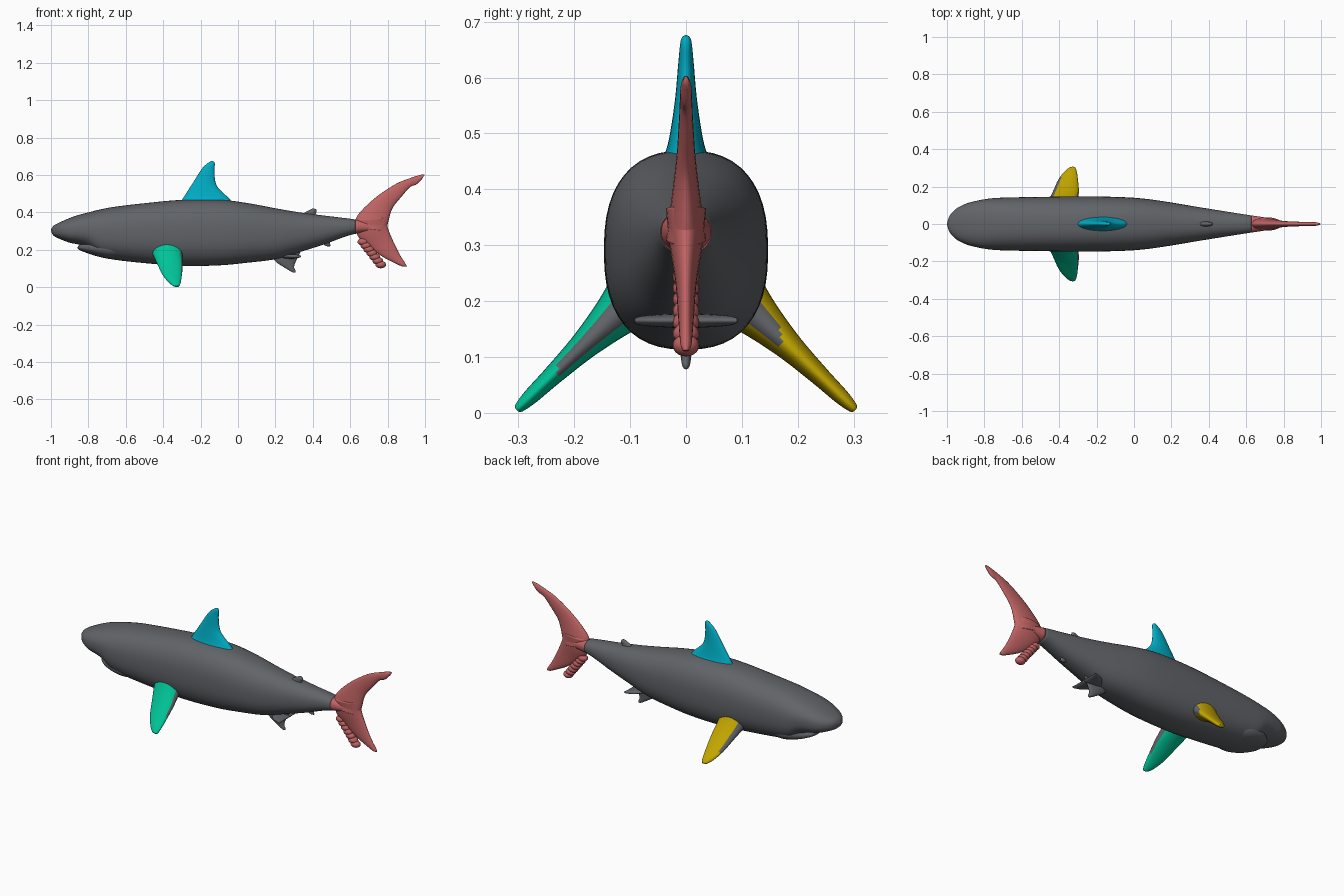
import bpy, bmesh, math
from mathutils import Vector


def material(name, rgb):
    m = bpy.data.materials.new(name)
    m.diffuse_color = (*rgb, 1)
    return m


GREY = material("slate", (0.118, 0.126, 0.138))
RED = material("coral", (0.53, 0.125, 0.125))
CYAN = material("cyan", (0.0, 0.42, 0.56))
GREEN = material("green", (0.0, 0.55, 0.31))
YELLOW = material("yellow", (0.57, 0.40, 0.0))


def smooth_stations(st, steps=8):
    """Catmull-Rom interpolation through a list of equal-length tuples."""
    out = []
    for i in range(len(st) - 1):
        a, b, c, d = st[max(i - 1, 0)], st[i], st[i + 1], st[min(i + 2, len(st) - 1)]
        for k in range(steps):
            t = k / steps
            out.append(tuple(
                0.5 * (2 * q + (r - p) * t + (2 * p - 5 * q + 4 * r - s) * t * t
                       + (3 * q - p - 3 * r + s) * t ** 3)
                for p, q, r, s in zip(a, b, c, d)))
    return out + [st[-1]]


def finish(name, bm, mat):
    for f in bm.faces:
        f.smooth = True
    me = bpy.data.meshes.new(name)
    bm.to_mesh(me)
    bm.free()
    me.materials.append(mat)
    ob = bpy.data.objects.new(name, me)
    bpy.context.collection.objects.link(ob)
    return ob


def loft(name, rings, mat=GREY):
    bm = bmesh.new()
    loops = [[bm.verts.new(p) for p in ring] for ring in rings]
    n = len(loops[0])
    for a, b in zip(loops, loops[1:]):
        for i in range(n):
            bm.faces.new((a[i], a[(i + 1) % n], b[(i + 1) % n], b[i]))
    bm.faces.new(loops[0])
    bm.faces.new(loops[-1])
    bmesh.ops.recalc_face_normals(bm, faces=bm.faces)
    return finish(name, bm, mat)


def body_ring(x, top, bottom, w, n=48):
    e = 2.2 + 0.25 * min(1, max(0, (0.5 - x) * 2))   # rounder towards the tail
    zc, h = (top + bottom) / 2, (top - bottom) / 2
    ring = []
    for i in range(n):
        a = 2 * math.pi * i / n
        c, s = math.cos(a), math.sin(a)
        ring.append((x, math.copysign(abs(c) ** (2 / e), c) * w,
                     zc + math.copysign(abs(s) ** (2 / e), s) * h))
    return ring


def fin(name, st, place, mat=GREY, n=24):
    """Stations: leading (u, v), trailing (u, v), half thickness."""
    rings = []
    for lu, lv, tu, tv, h in smooth_stations(st):
        ring = []
        for i in range(n):
            a = 2 * math.pi * i / n
            t = (1 - math.cos(a)) / 2
            ring.append(place(lu + (tu - lu) * t, lv + (tv - lv) * t, math.sin(a) * h))
        rings.append(ring)
    return loft(name, rings, mat)


def upright(u, v, o):
    return (u, o, v)


# Body: x, top, bottom, half width
BODY = [(-1.0, .308, .300, .004), (-.985, .330, .275, .045), (-.95, .348, .257, .082),
        (-.9, .370, .238, .108), (-.85, .387, .228, .122), (-.8, .400, .210, .132),
        (-.74, .415, .165, .139), (-.66, .430, .147, .142), (-.5, .449, .129, .145),
        (-.3, .467, .114, .147), (-.1, .468, .117, .145), (.05, .450, .131, .136),
        (.2, .422, .150, .115), (.33, .400, .188, .093), (.46, .383, .229, .072),
        (.6, .366, .279, .050), (.7, .350, .296, .035), (.77, .338, .308, .022),
        (.795, .328, .318, .004)]
stations = smooth_stations(BODY)
loft("body", [body_ring(*s) for s in stations if s[0] <= .63])
loft("tail_stem", [body_ring(*s) for s in stations if s[0] >= .617], RED)

# Lower jaw, set back under the snout
JAW = [(-.857, .216, .208, .01), (-.848, .226, .199, .055), (-.8, .245, .180, .098),
       (-.74, .258, .162, .117), (-.68, .265, .152, .120), (-.6, .265, .155, .105)]
loft("lower_jaw", [body_ring(*s) for s in smooth_stations(JAW)])

# Dorsal fin
fin("dorsal_fin", [(-.32, .445, -.02, .44, .055), (-.298, .470, -.047, .474, .035),
                   (-.24, .560, -.112, .540, .021), (-.19, .637, -.126, .61, .014),
                   (-.15, .671, -.124, .655, .010), (-.137, .676, -.126, .670, .005)],
    upright, CYAN)

# Tail fin lobes, overlapping inside the stem
fin("tail_upper_lobe", [(.62, .32, .79, .30, .036), (.64, .385, .80, .335, .029),
                        (.73, .475, .825, .42, .018), (.84, .55, .875, .485, .013),
                        (.92, .583, .92, .535, .011), (.98, .602, .955, .550, .010),
                        (.998, .602, .985, .580, .005)], upright, RED)
fin("tail_lower_lobe", [(.63, .36, .79, .37, .036), (.64, .275, .80, .32, .029),
                        (.70, .218, .828, .25, .019), (.775, .162, .862, .18, .014),
                        (.863, .117, .893, .130, .010), (.88, .110, .903, .112, .005)],
    upright, RED)

# Row of lumps along the front of the lower tail lobe
for i in range(7):
    t = i / 6
    bm = bmesh.new()
    bmesh.ops.create_uvsphere(bm, u_segments=16, v_segments=10, radius=1)
    for v in bm.verts:
        v.co = Vector((.668 + .095 * t + v.co.x * .029, v.co.y * .024,
                       .243 - .122 * t + v.co.z * .020))
    finish("tail_lump", bm, RED)

# Pectoral fins (v is the distance out along the slanted fin)
for side, label, mat in ((-1, "front", GREEN), (1, "back", YELLOW)):
    ob = fin("pectoral_fin_" + label,
             [(-.468, -.04, -.292, -.04, .062), (-.455, .02, -.297, .02, .042),
              (-.43, .10, -.295, .10, .026), (-.405, .175, -.300, .18, .018),
              (-.375, .230, -.306, .237, .014), (-.35, .260, -.313, .264, .009),
              (-.338, .267, -.320, .268, .004)],
             lambda u, v, o: (u, side * (.11 + .72 * v + .69 * o), .19 - .69 * v + .72 * o),
             mat)
    # Body grey runs onto the fin edges
    ob.data.materials.append(GREY)
    for p in ob.data.polygons:
        x, y = p.center.x, abs(p.center.y)
        if (x > -.306 and y < (.17 if side > 0 else .23)) or (
                side > 0 and y < .25 and x < -.425 + (y - .15) * .35):
            p.material_index = 1

# Pelvic fins, level and mirrored
for side in (-1, 1):
    fin("pelvic_fin", [(.22, .0, .335, .0, .014), (.27, .065, .335, .065, .010),
                       (.315, .088, .338, .088, .006), (.325, .092, .337, .092, .002)],
        lambda u, v, o: (u, side * v, .165 + o))

# Small midline fins
fin("ventral_fin", [(.18, .17, .335, .19, .016), (.2, .138, .31, .140, .013),
                    (.25, .104, .300, .108, .010), (.285, .083, .308, .088, .007),
                    (.296, .078, .307, .080, .003)], upright)
fin("second_dorsal_fin", [(.33, .38, .425, .37, .017), (.355, .398, .415, .39, .013),
                          (.39, .417, .420, .405, .010), (.402, .422, .418, .416, .004)],
    upright)
fin("anal_fin", [(.43, .26, .495, .26, .014), (.45, .235, .492, .235, .010),
                 (.467, .222, .495, .222, .007), (.477, .219, .492, .219, .003)], upright)
